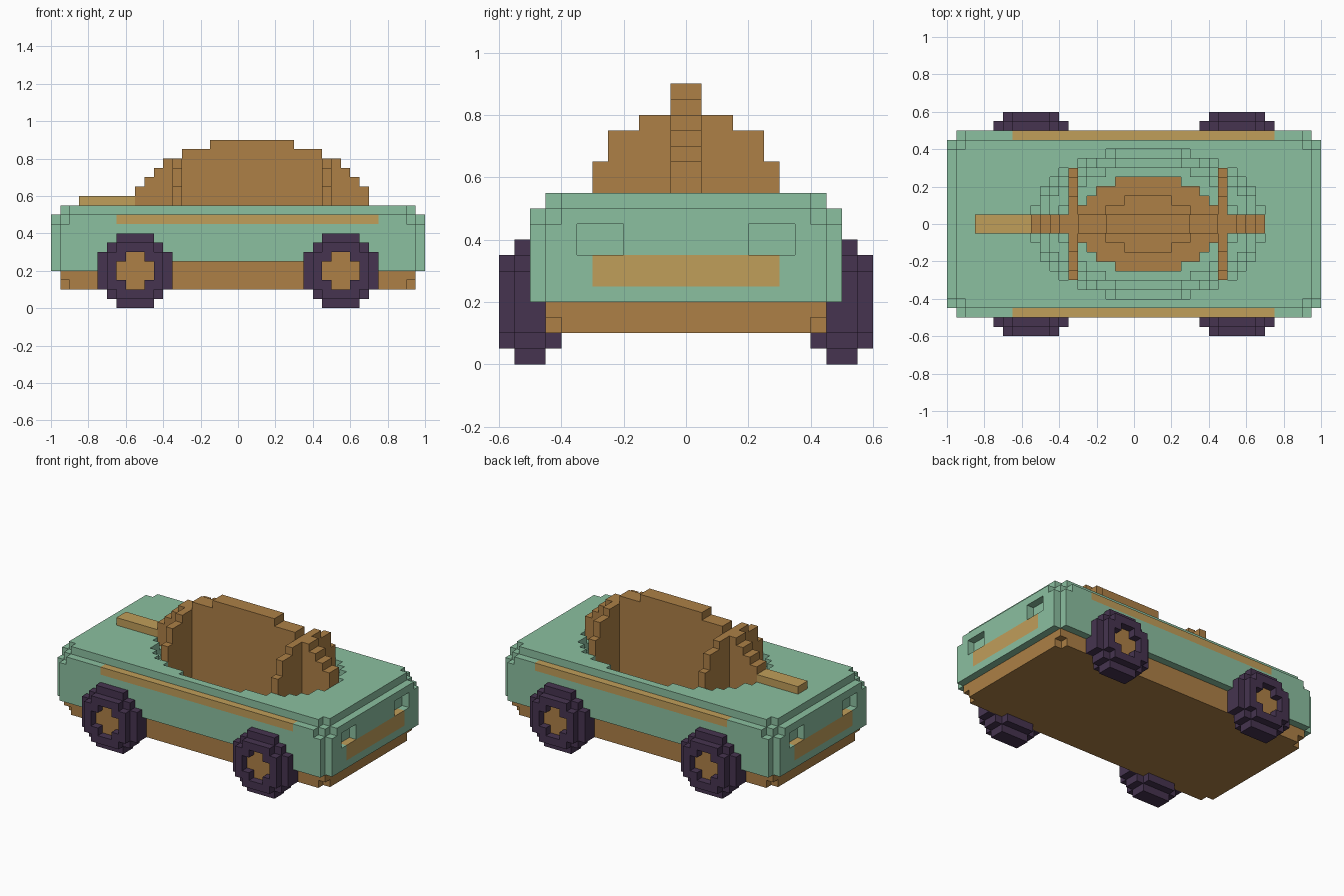
import bpy
import bmesh
from mathutils import Vector

U = 0.05  # edge length of one block

old = bpy.data.objects.get("Cube")
if old:
    bpy.data.objects.remove(old, do_unlink=True)


def make_material(name, rgb):
    mat = bpy.data.materials.new(name)
    mat.use_nodes = True
    colour = (*rgb, 1)
    mat.diffuse_color = colour
    mat.node_tree.nodes["Principled BSDF"].inputs["Base Color"].default_value = colour
    return mat


GREEN = make_material("mint green", (0.26, 0.525, 0.352))
BROWN = make_material("copper brown", (0.418, 0.216, 0.061))
TAN = make_material("light tan", (0.527, 0.342, 0.102))
DARK = make_material("dark purple", (0.061, 0.034, 0.08))

AXES = [Vector((1, 0, 0)), Vector((0, 1, 0)), Vector((0, 0, 1))]


def block_part(name, mat, inside):
    """Build the outer skin of all blocks whose centre satisfies inside(x, y, z)."""
    cells = {(i, j, k)
             for i in range(-20, 20) for j in range(-12, 12) for k in range(18)
             if inside((i + 0.5) * U, (j + 0.5) * U, (k + 0.5) * U)}
    bm = bmesh.new()
    verts = {}

    def vert(p):
        key = tuple(round(c) for c in p)
        if key not in verts:
            verts[key] = bm.verts.new(Vector(key) * U)
        return verts[key]

    for cell in cells:
        base = Vector(cell)
        for a in range(3):
            u, v = AXES[(a + 1) % 3], AXES[(a + 2) % 3]
            for side in (0, 1):
                step = AXES[a] * (2 * side - 1)
                if tuple(round(c) for c in base + step) in cells:
                    continue
                o = base + AXES[a] * side
                ring = [o, o + u, o + u + v, o + v]
                bm.faces.new([vert(p) for p in (ring if side else ring[::-1])])
    # merge flat areas into large faces
    bmesh.ops.dissolve_limit(bm, angle_limit=0.01, verts=bm.verts[:], edges=bm.edges[:])
    mesh = bpy.data.meshes.new(name)
    bm.to_mesh(mesh)
    bm.free()
    mesh.materials.append(mat)
    obj = bpy.data.objects.new(name, mesh)
    bpy.context.collection.objects.link(obj)
    return obj


# Shape rules
def in_dome(x, y, z):
    return ((x - 0.075) / 0.625) ** 2 + (y / 0.4) ** 2 + ((z - 0.55) / 0.35) ** 2 < 1


def in_rounded_box(x, y, z):
    # block distance from each face; blocks near edges and corners drop out
    gaps = [round((1 - abs(x)) / U - 0.5), round((0.5 - abs(y)) / U - 0.5),
            round(min(z - 0.1, 0.55 - z) / U - 0.5)]
    return min(gaps) >= 0 and sum(max(0, 2 - g) for g in gaps) < 4


def in_stripe(x, y, z):
    return -0.65 < x < 0.75 and 0.45 < abs(y) < 0.5 and 0.45 < z < 0.5


def in_end_plate(x, y, z):
    return 0.95 < abs(x) < 1 and abs(y) < 0.3 and 0.25 < z < 0.35


def in_lamp_recess(x, y, z):
    return abs(x) > 0.95 and 0.2 < abs(y) < 0.35 and 0.35 < z < 0.45


def in_chassis(x, y, z):
    return (abs(x) < 0.95 and abs(y) < 0.45 and 0.1 < z < 0.25
            and in_rounded_box(x, y, z) and not in_dome(x, y, z))


def in_shell(x, y, z):
    if z < 0.2 or not in_rounded_box(x, y, z):
        return False
    if z < 0.25 and abs(x) < 0.55:  # raised sill between the wheels
        return False
    return not any(rule(x, y, z) for rule in
                   (in_dome, in_stripe, in_end_plate, in_lamp_recess, in_chassis))


# Body
block_part("body_shell", GREEN, in_shell)
block_part("chassis", BROWN, in_chassis)
block_part("side_stripes", TAN, in_stripe)
block_part("end_plates", TAN, in_end_plate)

# Open cockpit: lengthwise spine and two cross frames, running down into the bowl
block_part("cockpit_spine", BROWN, lambda x, y, z: in_dome(x, y, z) and abs(y) < 0.05)
for name, fx in (("right_cross_frame", -0.325), ("left_cross_frame", 0.475)):
    block_part(name, BROWN, lambda x, y, z: in_dome(x, y, z)
               and abs(x - fx) < 0.02 and abs(y) > 0.05)

# Bar on the deck
block_part("deck_bar", TAN, lambda x, y, z: -0.85 < x < -0.55 and abs(y) < 0.05 and 0.55 < z < 0.6)

# Wheels
for side, sx in (("left", 1), ("right", -1)):
    for end, sy in (("front", -1), ("back", 1)):
        def radius(x, z):
            return ((x - sx * 0.55) ** 2 + (z - 0.2) ** 2) ** 0.5

        def in_tyre(x, y, z):
            off = abs(y * sy - 0.5)
            return off < 0.1 and 0.1 < radius(x, z) < (0.2 if off < 0.05 else 0.15)

        def in_hub(x, y, z):
            return 0.4 < y * sy < 0.55 and radius(x, z) < 0.1

        block_part(f"{end}_{side}_tyre", DARK, in_tyre)
        block_part(f"{end}_{side}_hub", BROWN, in_hub)
